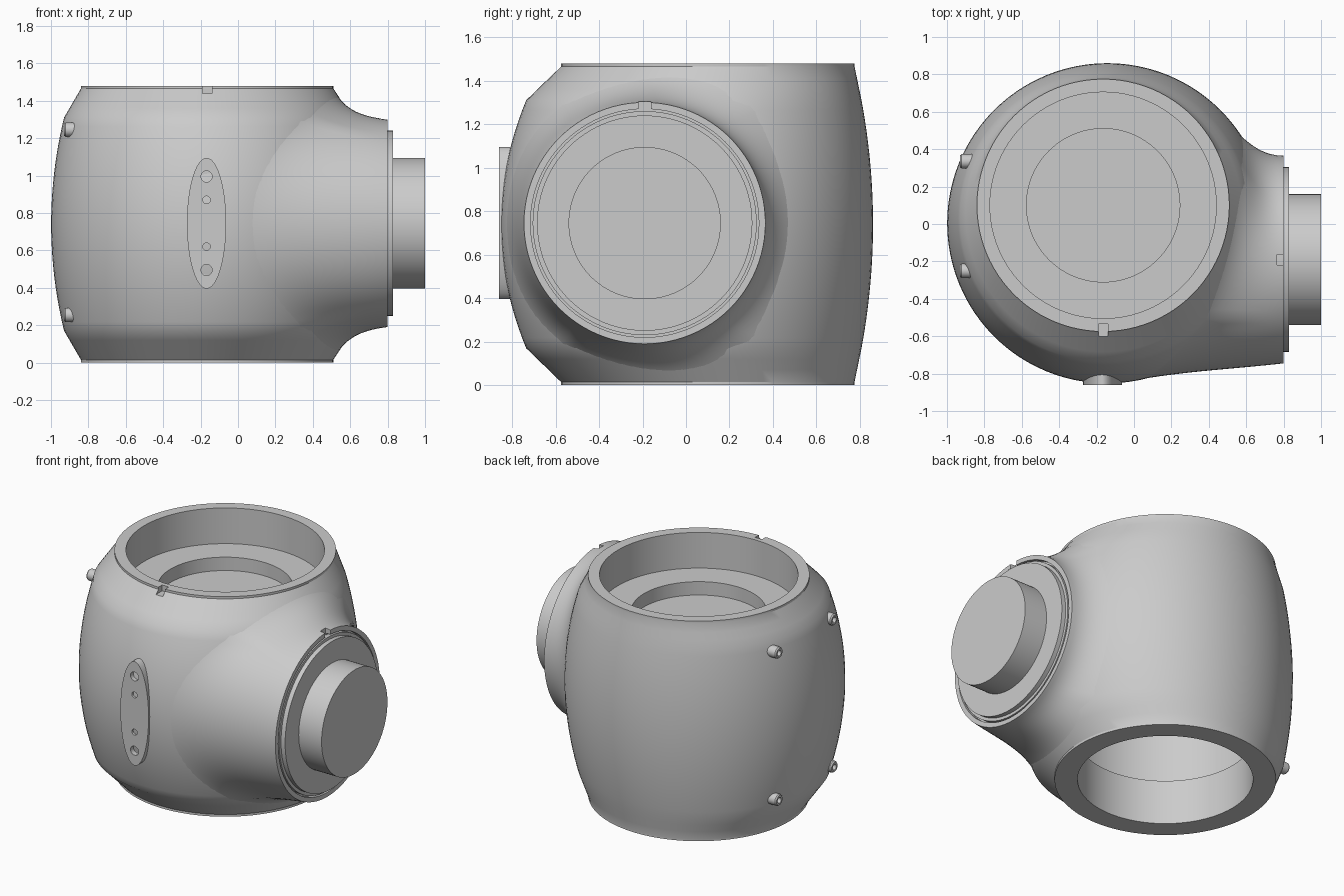
import bpy, bmesh
from math import sin, cos, pi, radians
from mathutils import Vector

if "Cube" in bpy.data.objects:
    bpy.data.objects.remove(bpy.data.objects["Cube"])

N = 96
MID = 0.74
AX, AY = -0.165, 0.10          # axis of the top and bottom openings
PY, PZ = -0.19, 0.745          # axis of the side port


def new_object(name, bm):
    bmesh.ops.recalc_face_normals(bm, faces=bm.faces)
    me = bpy.data.meshes.new(name)
    bm.to_mesh(me)
    bm.free()
    ob = bpy.data.objects.new(name, me)
    bpy.context.collection.objects.link(ob)
    return ob


def loft(name, rings):
    """Skin a list of equal rings and cap both ends."""
    bm = bmesh.new()
    vs = [[bm.verts.new(p) for p in ring] for ring in rings]
    n = len(rings[0])
    for a, b in zip(vs, vs[1:]):
        for i in range(n):
            j = (i + 1) % n
            bm.faces.new((a[i], a[j], b[j], b[i]))
    bm.faces.new(vs[0])
    bm.faces.new(vs[-1])
    return new_object(name, bm)


def z_ring(cx, cy, r, z, n=N):
    return [Vector((cx + r * cos(2 * pi * i / n), cy + r * sin(2 * pi * i / n), z)) for i in range(n)]


def x_ring(x, r, y=PY, z=PZ, n=N):
    return [Vector((x, y + r * cos(2 * pi * i / n), z + r * sin(2 * pi * i / n))) for i in range(n)]


def y_ring(y, rx, rz, x, z, n=48):
    return [Vector((x + rx * cos(2 * pi * i / n), y, z + rz * sin(2 * pi * i / n))) for i in range(n)]


def box(name, lo, hi):
    (x0, y0, z0), (x1, y1, z1) = lo, hi
    return loft(name, [[Vector(p) for p in ((x0, y0, z), (x1, y0, z), (x1, y1, z), (x0, y1, z))]
                       for z in (z0, z1)])


def activate(ob):
    bpy.ops.object.select_all(action='DESELECT')
    ob.select_set(True)
    bpy.context.view_layer.objects.active = ob


def cut(ob, cutter):
    cutter.hide_render = True
    m = ob.modifiers.new("cut", 'BOOLEAN')
    m.operation, m.solver, m.object = 'DIFFERENCE', 'EXACT', cutter
    activate(ob)
    bpy.ops.object.modifier_apply(modifier=m.name)
    bpy.data.objects.remove(cutter)


# Barrel shell: off-centre circles growing from the rims to the waist
END, KNEE, WAIST = Vector((AX, AY, 0.675)), Vector((-0.159, 0.036, 0.771)), Vector((-0.143, 0.004, 0.856))


def section(z):
    u = abs(z - MID)
    if u > 0.57:
        return END.lerp(KNEE, max(0, (0.725 - u) / 0.155))
    return KNEE.lerp(WAIST, 1 - (u / 0.57) ** 2)


def body_point(th, z):
    cx, cy, r = section(z)
    return Vector((cx + r * cos(th), cy + r * sin(th), z))


levels = [1.48, 1.465, 1.41, 1.36]
levels += [1.31 - 1.14 * i / 24 for i in range(25)]
levels += [0.12, 0.07, 0.015, 0.0]
rings = [z_ring(AX, AY, r, z) for r, z in ((0.41, 1.15), (0.41, 1.24), (0.605, 1.24), (0.605, 1.48))]
rings += [z_ring(*section(z), z) for z in levels]
rings += [z_ring(AX, AY, r, z) for r, z in ((0.535, 0), (0.535, 0.30), (0.62, 0.30), (0.62, 1.08))]
body = loft("barrel_housing", rings)
cut(body, box("rim_notch", (AX - 0.025, -0.70, 1.44), (AX + 0.025, -0.535, 1.60)))

# Side port: curved spokes blending the barrel into the round flange
STEPS = 18
spokes = []
for i in range(N):
    f = 2 * pi * i / N
    p0 = Vector((0.80, PY + 0.555 * cos(f), PZ + 0.555 * sin(f)))
    th, z = radians(-11 + 69 * cos(f)), PZ - 0.005 + 0.715 * sin(f)
    p1 = body_point(th, z)
    nrm = (body_point(th + 0.01, z) - body_point(th - 0.01, z)).cross(
        body_point(th, z + 0.004) - body_point(th, z - 0.004)).normalized()
    p1 -= nrm * 0.004
    chord = p0 - p1
    t1 = (chord - nrm * chord.dot(nrm)).normalized()
    w = ((1 - cos(f)) / 2) ** 2
    t0 = Vector((-1, 0, 0)).lerp(-chord.normalized(), w).normalized()
    k = 0.36 * chord.length
    q0, q1 = p0 + t0 * k, p1 + t1 * k
    spokes.append([p1 * (1 - t) ** 3 + q1 * 3 * t * (1 - t) ** 2 + q0 * 3 * t * t * (1 - t) + p0 * t ** 3
                   for t in (s / STEPS for s in range(STEPS + 1))])
rings = [x_ring(0.65, 0.35)] + [[sp[s] for sp in spokes] for s in range(STEPS + 1)]
rings += [x_ring(x, r) for x, r in ((0.80, 0.525), (0.77, 0.525), (0.77, 0.40))]
port = loft("side_port", rings)
cut(port, box("flange_notch", (0.765, PY - 0.028, 1.25), (0.90, PY + 0.028, 1.40)))

# Flange plate and stub shaft
plug = loft("flange_and_shaft", [x_ring(x, r) for x, r in (
    (0.74, 0.515), (0.80, 0.515), (0.80, 0.495), (0.83, 0.495), (0.83, 0.35), (1.0, 0.35))])

# Flat oval pad on the front with four holes
pad = loft("front_pad", [y_ring(y, 0.105, 0.35, -0.168, PZ) for y in (-0.78, -0.86)])
for dz, r in ((0.25, 0.03), (0.125, 0.02), (-0.125, 0.02), (-0.25, 0.03)):
    cut(pad, loft("hole", [y_ring(y, r, r, -0.168, PZ + dz, 24) for y in (-0.825, -0.9)]))

# Socket-head screws on the left side
smooth = [body, port, plug, pad]
for y in (0.335, -0.25):
    for z in (1.245, 0.255):
        smooth.append(loft("screw", [x_ring(x, r, y, z, 24) for x, r in (
            (-0.82, 0.038), (-0.922, 0.038), (-0.93, 0.032), (-0.93, 0.019), (-0.905, 0.019))]))

for ob in smooth:
    activate(ob)
    bpy.ops.object.shade_smooth_by_angle(angle=radians(25))
